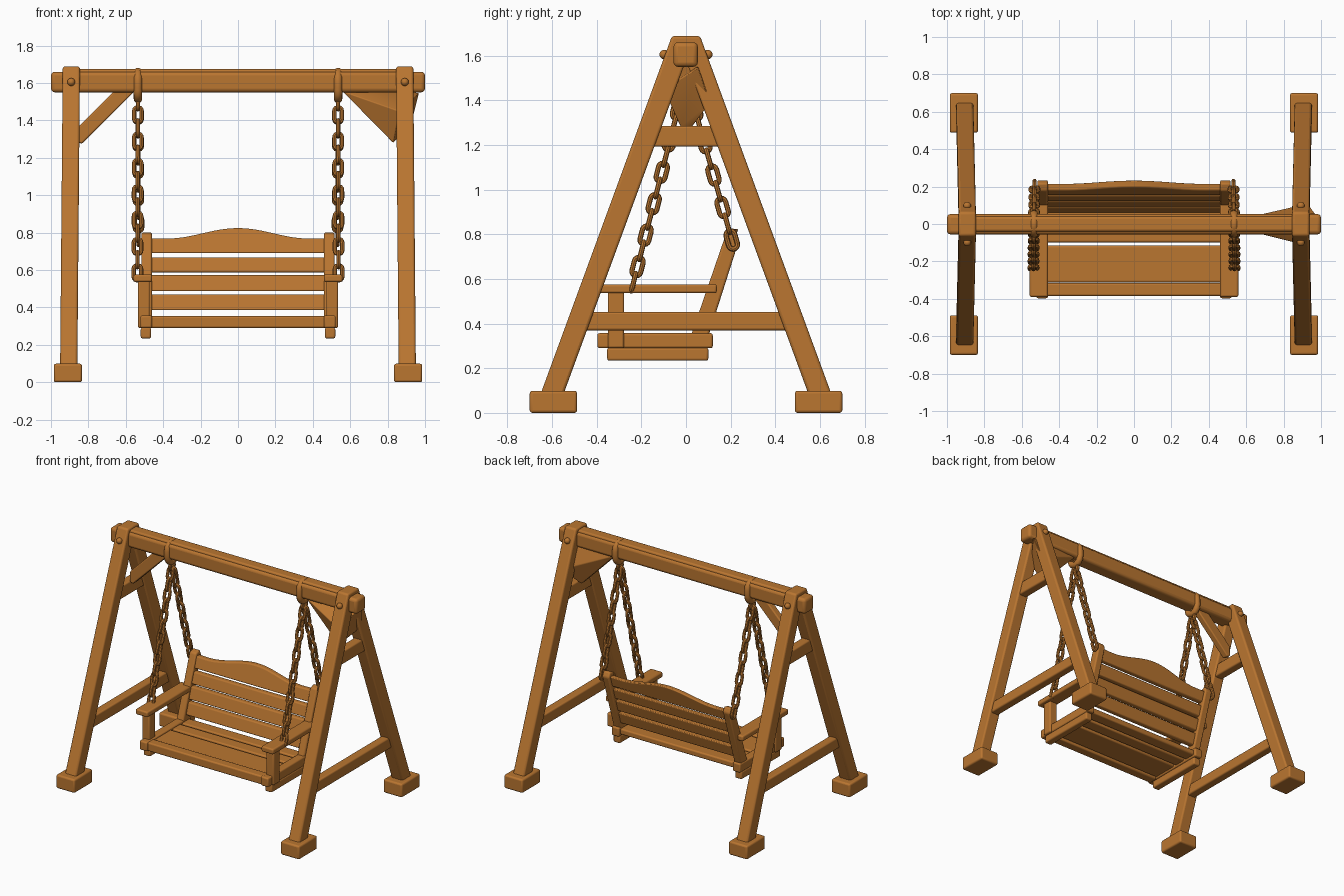
import bpy, bmesh, math
from mathutils import Vector

if "Cube" in bpy.data.objects:
    bpy.data.objects.remove(bpy.data.objects["Cube"])

wood = bpy.data.materials.new("warm brown wood")
wood.diffuse_color = (0.49, 0.18, 0.03, 1)
wood.use_nodes = True
wood.node_tree.nodes["Principled BSDF"].inputs["Base Color"].default_value = wood.diffuse_color


def finish(name, bm, bevel=0.0):
    bmesh.ops.recalc_face_normals(bm, faces=bm.faces)
    me = bpy.data.meshes.new(name)
    bm.to_mesh(me)
    bm.free()
    me.materials.append(wood)
    ob = bpy.data.objects.new(name, me)
    bpy.context.collection.objects.link(ob)
    if bevel:
        m = ob.modifiers.new("rounded edges", 'BEVEL')
        m.width, m.segments = bevel, 3
        m.limit_method, m.angle_limit = 'ANGLE', math.radians(30)
    bpy.ops.object.select_all(action='DESELECT')
    ob.select_set(True)
    bpy.context.view_layer.objects.active = ob
    bpy.ops.object.shade_smooth_by_angle(angle=math.radians(40))
    return ob


def hull(name, pts, bevel=0.01):
    bm = bmesh.new()
    for p in pts:
        bm.verts.new(p)
    bmesh.ops.convex_hull(bm, input=bm.verts[:])
    bmesh.ops.dissolve_limit(bm, angle_limit=0.01, verts=bm.verts[:], edges=bm.edges[:])
    return finish(name, bm, bevel)


def box(name, x, y, z, bevel=0.01):
    return hull(name, [(a, b, c) for a in x for b in y for c in z], bevel)


def prism(name, outline, a, b, place, bevel=0.008):
    """Extrude a 2D outline from depth a to b; place(u, v, d) gives the 3D point."""
    bm = bmesh.new()
    f = bm.faces.new([bm.verts.new(place(u, v, a)) for u, v in outline])
    new = bmesh.ops.extrude_face_region(bm, geom=[f])['geom']
    shift = Vector(place(0, 0, b)) - Vector(place(0, 0, a))
    bmesh.ops.translate(bm, vec=shift, verts=[g for g in new if isinstance(g, bmesh.types.BMVert)])
    return finish(name, bm, bevel)


def ring(bm, path, binormal, r, sides=8):
    """Closed round tube along a planar path."""
    n = len(path)
    loops = []
    for i, p in enumerate(path):
        t = (path[(i + 1) % n] - path[i - 1]).normalized()
        s = t.cross(binormal)
        loops.append([bm.verts.new(p + r * (math.cos(a) * s + math.sin(a) * binormal))
                      for a in (2 * math.pi * k / sides for k in range(sides))])
    for i in range(n):
        A, B = loops[i], loops[(i + 1) % n]
        for k in range(sides):
            j = (k + 1) % sides
            bm.faces.new((A[k], A[j], B[j], B[k]))


def stadium(c, u, v, half_len, half_wid, n=8):
    """Oblong loop, long along u, wide along v."""
    pts = []
    for end in (1, -1):
        for k in range(n):
            a = math.pi * k / (n - 1) - math.pi / 2
            pts.append(c + end * (u * (half_len - half_wid + half_wid * math.cos(a))
                                  + v * half_wid * math.sin(a)))
    return pts


# top beam with a slim cap strip
box("top_beam", (-1, 1), (-.056, .053), (1.55, 1.66), .02)
box("beam_cap", (-.9, .9), (-.04, .04), (1.62, 1.674), .012)

for s, side in ((-1, "left"), (1, "right")):
    for d, end in ((-1, "front"), (1, "back")):
        # foot block, slanted leg and bolt
        box(f"{side}_{end}_foot", (s * .834, s * .985), (d * .488, d * .70), (0, .099), .012)
        hull(f"{side}_{end}_leg",
             [(s * (xc + e * .046), d * y, z)
              for xc, y0, y1, z in ((.905, .55, .653, .08), (.891, -.04, .063, 1.688))
              for y in (y0, y1) for e in (-1, 1)], .012)
        bm = bmesh.new()
        bmesh.ops.create_uvsphere(bm, u_segments=16, v_segments=10, radius=.021)
        bmesh.ops.translate(bm, verts=bm.verts, vec=(s * .892, d * .098, 1.605))
        finish(f"{side}_{end}_bolt", bm)

    # cross bars of the side frame
    box(f"{side}_upper_crossbar", (s * .862, s * .928), (-.16, .16), (1.192, 1.286))
    box(f"{side}_lower_crossbar", (s * .868, s * .932), (-.46, .46), (.37, .452))

    # hanger loop around the beam
    bm = bmesh.new()
    path = stadium(Vector((s * .535, 0, 1.587)), Vector((0, 0, 1)), Vector((0, 1, 0)), .073, .05)
    ring(bm, path, Vector((1, 0, 0)), .023, 12)
    finish(f"{side}_hanger", bm)

    # chains of alternating links
    for end, target in (("front", (s * .538, -.235, .585)), ("back", (s * .532, .205, .775))):
        bm = bmesh.new()
        a, b = Vector((s * .535, 0, 1.50)), Vector(target)
        u = (b - a).normalized()
        across = Vector((1, 0, 0)) - u * u.x
        across.normalize()
        n = round((b - a).length / .073)
        for i in range(n + 1):
            v = across if i % 2 else u.cross(across)
            ring(bm, stadium(a.lerp(b, i / n), u, v, .042, .02), u.cross(v), .0115)
        finish(f"{side}_{end}_chain", bm)

    # seat side: runner, rail, arm post, armrest, back post
    box(f"{side}_runner", (s * .465, s * .52), (-.353, .10), (.234, .292))
    box(f"{side}_seat_rail", (s * .46, s * .522), (-.397, .12), (.29, .357))
    box(f"{side}_arm_post", (s * .472, s * .535), (-.35, -.277), (.29, .545))
    box(f"{side}_armrest", (s * .46, s * .558), (-.39, .138), (.536, .576))
    prism(f"{side}_back_post", [(.01, .31), (.09, .31), (.236, .768), (.218, .803), (.175, .79)],
          s * .46, s * .517, lambda y, z, x: (x, y, z), .01)

# diagonal braces; the right one is a wider twisted board
prism("left_brace", [(-.55, 1.56), (-.66, 1.56), (-.86, 1.36), (-.86, 1.285), (-.835, 1.275)],
      -.025, .025, lambda x, z, y: (x, y, z))
hull("right_brace", [(.56, -.025, 1.555), (.56, .025, 1.555), (.83, -.025, 1.28), (.83, .025, 1.28),
                     (.86, -.10, 1.45), (.97, .055, 1.55), (.93, .11, 1.39)], .005)

# seat slats
for i, (y0, y1) in enumerate(((-.385, -.315), (-.312, -.115), (-.098, -.005), (.012, .10))):
    box(f"seat_slat_{i + 1}", (-.47, .47), (y0, y1), (.29 if i == 0 else .303, .353 if i == 0 else .345))


# back slats follow the tilt of the back posts
def tilted(x, z, d):
    return (x, .068 + (z - .36) * .315 + d, z)


for i, (z0, z1) in enumerate(((.385, .47), (.487, .572), (.588, .668))):
    prism(f"back_slat_{i + 1}", [(-.47, z0), (.47, z0), (.47, z1), (-.47, z1)], -.018, .02, tilted)

# arched top slat
arch = [(-.47, .69), (.47, .69), (.47, .77)]
for k in range(25):
    x = .38 - .76 * k / 24
    arch.append((x, .768 + .028 * (1 + math.cos(math.pi * x / .38))))
arch.append((-.47, .77))
prism("back_top_slat", arch, -.018, .02, tilted)
